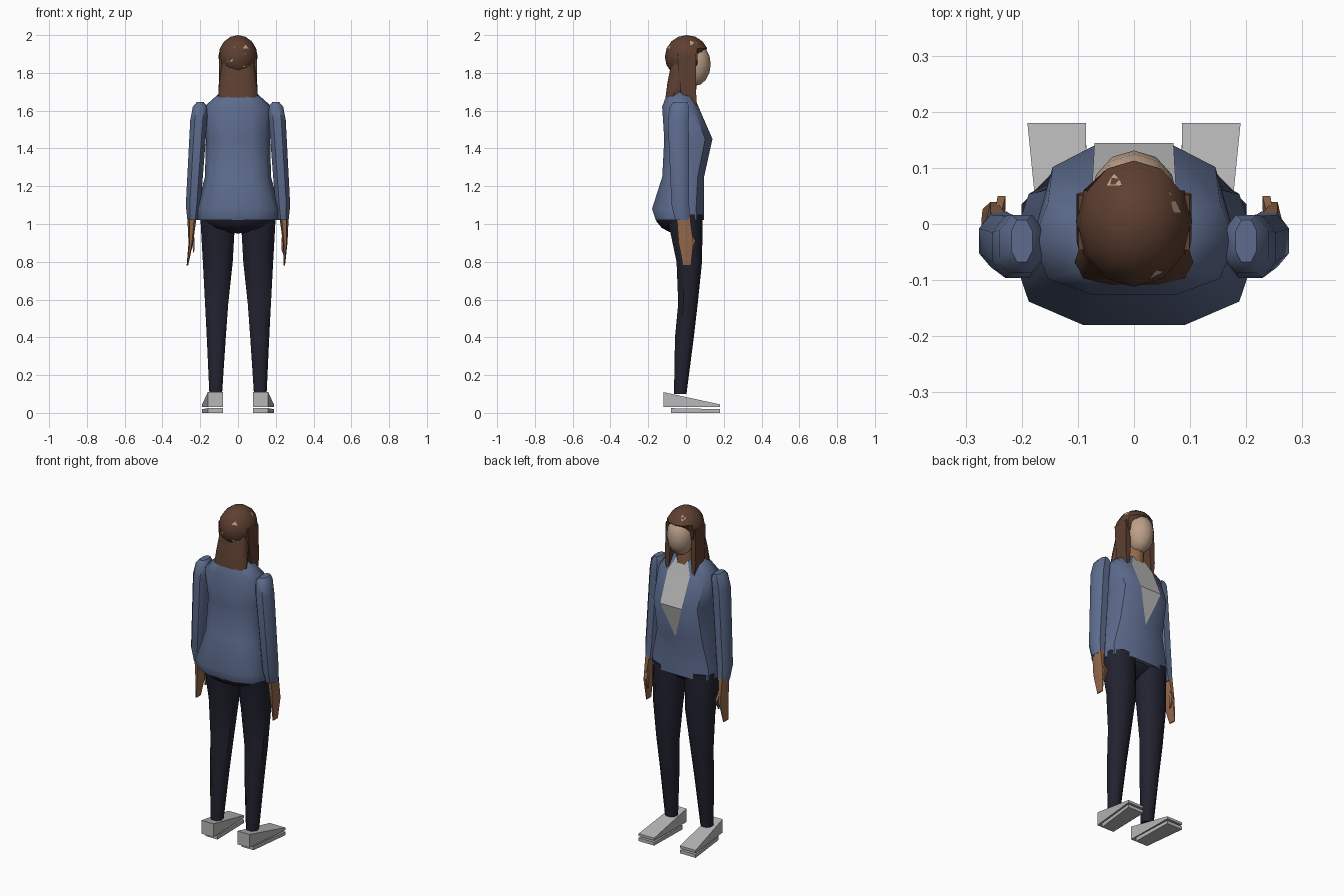
import bpy, bmesh, math
from mathutils import Vector, Matrix
from mathutils.bvhtree import BVHTree

cube = bpy.data.objects.get("Cube")
if cube:
    bpy.data.objects.remove(cube, do_unlink=True)


def material(name, red, green, blue):
    mat = bpy.data.materials.new(name)
    mat.use_nodes = True
    mat.diffuse_color = (red, green, blue, 1)
    shader = mat.node_tree.nodes["Principled BSDF"]
    shader.inputs["Base Color"].default_value = mat.diffuse_color
    shader.inputs["Roughness"].default_value = 0.9
    return mat


jacket_blue = material("jacket blue", .11, .15, .27)
trouser_navy = material("trouser navy", .016, .016, .03)
hair_brown = material("hair brown", .11, .05, .03)
hand_skin = material("hand skin", .3, .14, .07)
face_skin = material("face skin", .5, .35, .25)
pale_grey = material("pale grey", .47, .47, .47)


def finish(name, bm, mat, side=1, smooth=True):
    """Turn a bmesh into a named object, mirrored when side is negative."""
    bmesh.ops.scale(bm, verts=bm.verts, vec=(side, 1, 1))
    bmesh.ops.recalc_face_normals(bm, faces=bm.faces)
    mesh = bpy.data.meshes.new(name)
    bm.to_mesh(mesh)
    bm.free()
    mesh.materials.append(mat)
    obj = bpy.data.objects.new(name, mesh)
    bpy.context.collection.objects.link(obj)
    if smooth:
        bpy.ops.object.select_all(action="DESELECT")
        obj.select_set(True)
        bpy.context.view_layer.objects.active = obj
        bpy.ops.object.shade_smooth_by_angle(angle=math.radians(48))
    return obj


def loft(name, mat, rings, sides=8, power=1, side=1):
    """Rings hold height, centre x, radius x, back y and front y."""
    bm = bmesh.new()
    rows = []
    for z, x, radius, back, front in rings:
        row = []
        for i in range(sides):
            turn = math.tau * (i + .5) / sides
            s, c = [math.copysign(abs(t) ** power, t) for t in (math.sin(turn), math.cos(turn))]
            y = (back + front + (front - back) * c) / 2
            row.append(bm.verts.new((x + radius * s, y, z)))
        rows.append(row)
    for low, high in zip(rows, rows[1:]):
        for i in range(sides):
            bm.faces.new((low[i - 1], low[i], high[i], high[i - 1]))
    bm.faces.new(rows[0])
    bm.faces.new(rows[-1])
    return finish(name, bm, mat, side)


def ball(name, mat, centre, radii, shape=None):
    """Low ellipsoid; shape may adjust each vertex afterwards."""
    bm = bmesh.new()
    matrix = Matrix.LocRotScale(Vector(centre), None, Vector(radii))
    bmesh.ops.create_uvsphere(bm, u_segments=12, v_segments=8, radius=1, matrix=matrix)
    if shape:
        for v in bm.verts:
            shape(v.co)
    return finish(name, bm, mat)


def wedge(name, side, heel_y, bottom, heel_top, toe_top):
    """Box along the foot that widens and drops towards the toe."""
    bm = bmesh.new()
    bmesh.ops.create_cube(bm, size=2)
    for v in bm.verts:
        toe = v.co.y > 0
        x = .138 + .052 * v.co.x if toe else .12 + .04 * v.co.x
        top = toe_top if toe else heel_top
        v.co = (x, .18 if toe else heel_y, top if v.co.z > 0 else bottom)
    finish(name, bm, pale_grey, side)


# Jacket body
sides = 10
jacket = loft("jacket", jacket_blue, [
    (1.02, 0, .215, -.165, .1),
    (1.08, 0, .22, -.185, .1),
    (1.25, 0, .175, -.13, .1),
    (1.45, 0, .17, -.12, .145),
    (1.62, 0, .18, -.13, .07),
    (1.7, 0, .09, -.1, .035)], sides, .75)

# Shirt panel following the front of the jacket down to a point
lift = Vector((0, .004, .001))
points = [v.co + lift for v in jacket.data.vertices]
columns = [(points[k * sides - 1], points[k * sides - sides]) for k in range(3, 7)]
bm = bmesh.new()
last = [bm.verts.new((columns[0][0] + columns[0][1]) / 2)]
for column in columns[1:]:
    row = [bm.verts.new(p) for p in column]
    bm.faces.new(last + row[::-1])
    last = row
finish("shirt", bm, pale_grey, smooth=False)

# Hips between jacket and legs
ball("hips", trouser_navy, (0, -.04, 1.05), (.2, .125, .1))

for side, label in ((1, "left_"), (-1, "right_")):
    loft(label + "sleeve", jacket_blue, [
        (1.02, .24, .03, -.06, .025),
        (1.1, .237, .042, -.08, .02),
        (1.55, .208, .048, -.1, .018),
        (1.62, .2, .042, -.09, .02),
        (1.645, .2, .02, -.07, .01)], 8, .85, side)
    # The hands hang slightly differently
    tip = .245 if side > 0 else .268
    loft(label + "hand", hand_skin, [
        (.78, tip, .004, -.02, .03),
        (.9, .25, .012, -.045, .045),
        (1.05, .243, .026, -.055, .025)], 6, 1, side)
    loft(label + "thumb", hand_skin, [
        (.85, .235, .004, .02, .03),
        (.91, .236, .01, .02, .055),
        (.97, .243, .008, 0, .02)], 4, 1, side)
    loft(label + "leg", trouser_navy, [
        (.1, .118, .036, -.066, .005),
        (.4, .115, .054, -.062, .045),
        (.58, .113, .066, -.045, .066),
        (.8, .107, .085, -.055, .09),
        (1.05, .107, .1, -.11, .095)], 8, .9, side)
    wedge(label + "shoe", side, -.12, .03, .11, .045)
    wedge(label + "sole", side, -.08, 0, .025, .02)
    # Lock of hair beside the face
    loft(label + "hair_lock", hair_brown, [
        (1.61, .086, .008, .03, .06),
        (1.7, .087, .02, -.04, .065),
        (1.9, .083, .02, -.06, .065)], 4, .7, side)

# Neck and face
loft("neck", hand_skin, [(1.65, 0, .06, -.05, .05), (1.8, 0, .045, -.04, .07)])
ball("face", face_skin, (0, .045, 1.845), (.078, .086, .115))


def open_face(co):
    """Flatten the front of the hair below the brow."""
    if co.z < 1.92:
        co.y = min(co.y, .06 if co.z > 1.82 else 0)


hair = ball("hair_crown", hair_brown, (0, .005, 1.885), (.104, .117, .115), open_face)
loft("hair_length", hair_brown, [
    (1.67, 0, .106, -.11, -.03),
    (1.75, 0, .1, -.1, 0),
    (1.85, 0, .09, -.08, .03)], 10, .75)

# Pale scalp patches projected onto the crown
hair_tree = BVHTree.FromPolygons([v.co for v in hair.data.vertices],
                                 [tuple(p.vertices) for p in hair.data.polygons])


def patch(name, centre, direction, across, along):
    bm = bmesh.new()
    corners = []
    for offset in (across - along, along, -across - along):
        start = Vector(centre) + offset - direction
        hit = hair_tree.ray_cast(start, direction)[0]
        if hit:
            corners.append(bm.verts.new(hit - direction * .005))
    if len(corners) > 2:
        bm.faces.new(corners)
    finish(name, bm, face_skin, smooth=False)


ahead, down = Vector((0, 1, 0)), Vector((0, 0, -1))
right, up = Vector((.015, 0, 0)), Vector((0, 0, .04))
patch("rear_patch_left", (.04, 0, 1.87), ahead, right, up)
patch("rear_patch_right", (-.03, 0, 1.9), ahead, right, up + right)
patch("rear_patch_upper", (.04, 0, 1.94), ahead, right, up / 4)
patch("top_patch_right", (-.035, .08, 2), down, right, ahead / 90)
patch("top_patch_left", (.07, .04, 2), down, right / 2, ahead / 50 - right / 2)
